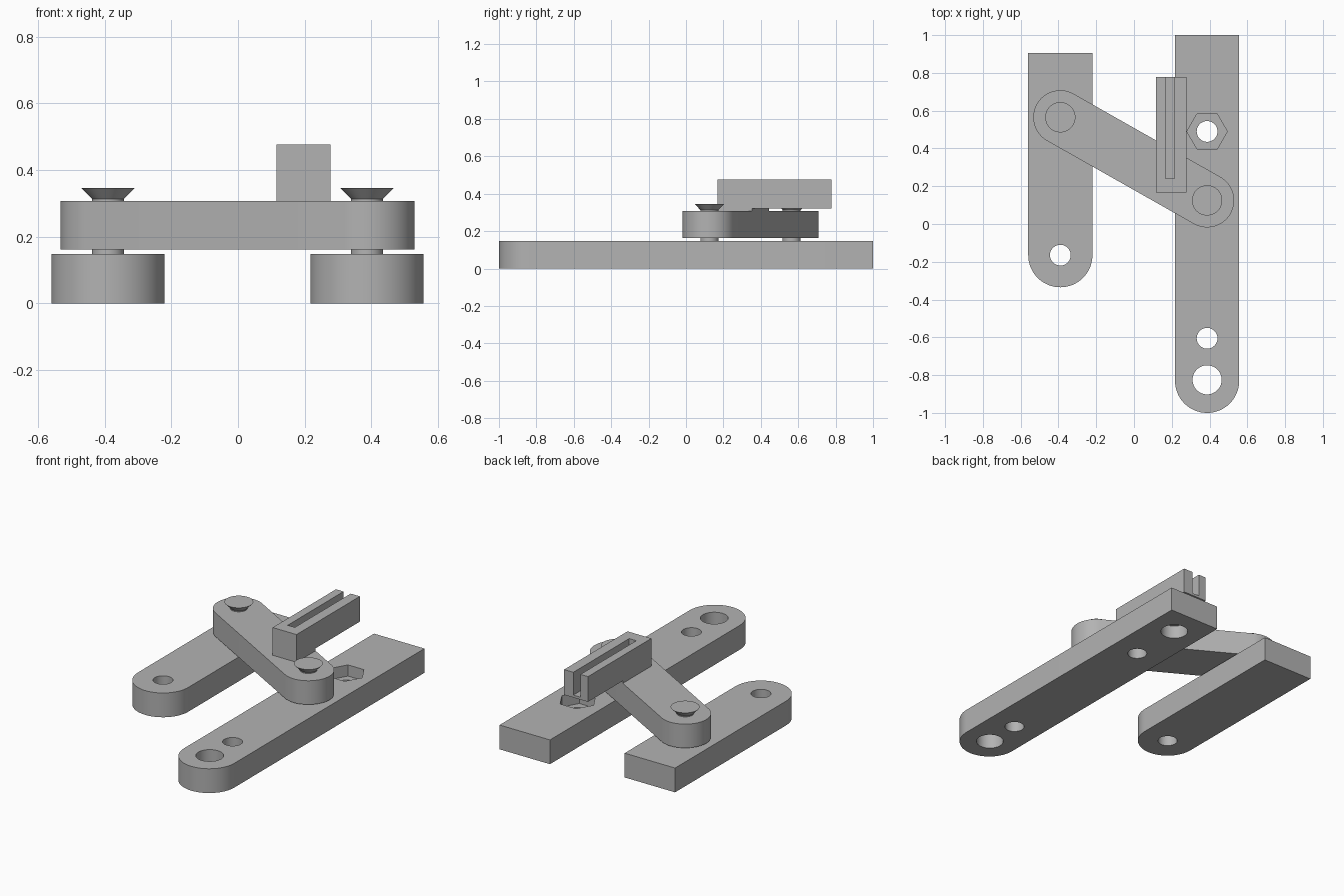
import bpy, bmesh
from math import pi, cos, sin, atan2
from mathutils import Vector

cube = bpy.data.objects.get("Cube")
if cube:
    bpy.data.objects.remove(cube, do_unlink=True)

grey = bpy.data.materials.new("plain_grey")
grey.use_nodes = True
COLOUR = (0.45, 0.45, 0.45, 1)
grey.diffuse_color = COLOUR
grey.node_tree.nodes["Principled BSDF"].inputs["Base Color"].default_value = COLOUR

RIGHT_X, LEFT_X = -0.39, 0.387
BAR_TOP, ARM_BOTTOM, ARM_TOP = 0.148, 0.162, 0.307
PIVOTS = [Vector((RIGHT_X, 0.565)), Vector((LEFT_X, 0.125))]


def arc(centre, radius, start, sweep, steps):
    return [(centre[0] + radius * cos(start + sweep * i / steps),
             centre[1] + radius * sin(start + sweep * i / steps)) for i in range(steps + 1)]


def circle(centre, radius, sides=48):
    return arc(centre, radius, 0, 2 * pi, sides)[:-1]


def rectangle(x0, x1, y0, y1):
    return [(x0, y0), (x1, y0), (x1, y1), (x0, y1)]


def prism(name, outline, z0, z1):
    """Extrude a flat outline upwards into a solid."""
    bm = bmesh.new()
    base = bm.faces.new([bm.verts.new((x, y, z0)) for x, y in outline])
    top = bmesh.ops.extrude_face_region(bm, geom=[base])["geom"]
    bmesh.ops.translate(bm, vec=(0, 0, z1 - z0),
                        verts=[v for v in top if isinstance(v, bmesh.types.BMVert)])
    bmesh.ops.recalc_face_normals(bm, faces=bm.faces)
    mesh = bpy.data.meshes.new(name)
    bm.to_mesh(mesh)
    bm.free()
    mesh.materials.append(grey)
    obj = bpy.data.objects.new(name, mesh)
    bpy.context.collection.objects.link(obj)
    return obj


def activate(obj):
    bpy.ops.object.select_all(action='DESELECT')
    obj.select_set(True)
    bpy.context.view_layer.objects.active = obj


def combine(obj, tool, operation='DIFFERENCE'):
    mod = obj.modifiers.new("cut", 'BOOLEAN')
    mod.operation, mod.solver, mod.object = operation, 'EXACT', tool
    activate(obj)
    bpy.ops.object.modifier_apply(modifier=mod.name)
    bpy.data.objects.remove(tool, do_unlink=True)


def smooth(obj):
    activate(obj)
    bpy.ops.object.shade_smooth_by_angle(angle=pi / 6)


def bar(name, x, end_y, back_y, holes):
    """Flat bar with a round front end; holes are (y, radius, sides, z0, z1)."""
    r = 0.17
    outline = arc((x, end_y), r, pi, pi, 32) + [(x + r, back_y), (x - r, back_y)]
    obj = prism(name, outline, 0, BAR_TOP)
    for y, radius, sides, z0, z1 in holes:
        combine(obj, prism("cutter", circle((x, y), radius, sides), z0, z1))
    smooth(obj)


# Two ground bars with through holes, a nut pocket and a blind hole underneath
bar("right_bar", RIGHT_X, -0.165, 0.905, [(-0.165, 0.055, 48, -1, 1)])
bar("left_bar", LEFT_X, -0.83, 1.0, [
    (-0.825, 0.077, 48, -1, 1),
    (-0.605, 0.055, 48, -1, 1),
    (0.49, 0.055, 48, -1, 1),
    (0.49, 0.107, 6, 0.08, 1),
    (0.82, 0.077, 48, -1, 0.08)])

# Slanted link arm with round ends
along = PIVOTS[1] - PIVOTS[0]
angle = atan2(along.y, along.x)
arm_outline = (arc(PIVOTS[1], 0.143, angle - pi / 2, pi, 32)
               + arc(PIVOTS[0], 0.143, angle + pi / 2, pi, 32))
smooth(prism("link_arm", arm_outline, ARM_BOTTOM, ARM_TOP))

# Pivot pins with flared heads
for side, pivot in zip(("right", "left"), PIVOTS):
    smooth(prism(side + "_pin", circle(pivot, 0.048), BAR_TOP - 0.01, ARM_TOP + 0.006))
    head = prism(side + "_pin_head", circle(pivot, 0.08), ARM_TOP + 0.002, 0.346)
    for v in head.data.vertices:
        if v.co.z < 0.33:
            flat = pivot + (v.co.xy - pivot) * 0.55
            v.co.x, v.co.y = flat
    smooth(head)

# Slotted block, open at the back, standing on the arm through a trimmed foot
block = prism("slotted_block", rectangle(0.116, 0.277, 0.168, 0.778), 0.322, 0.476)
combine(block, prism("cutter", rectangle(0.167, 0.215, 0.24, 1), 0.337, 1))
foot = prism("block_foot", rectangle(0.116, 0.277, 0.168, 0.778), ARM_TOP, 0.322)
combine(foot, prism("cutter", arm_outline, 0.2, 0.4), 'INTERSECT')
